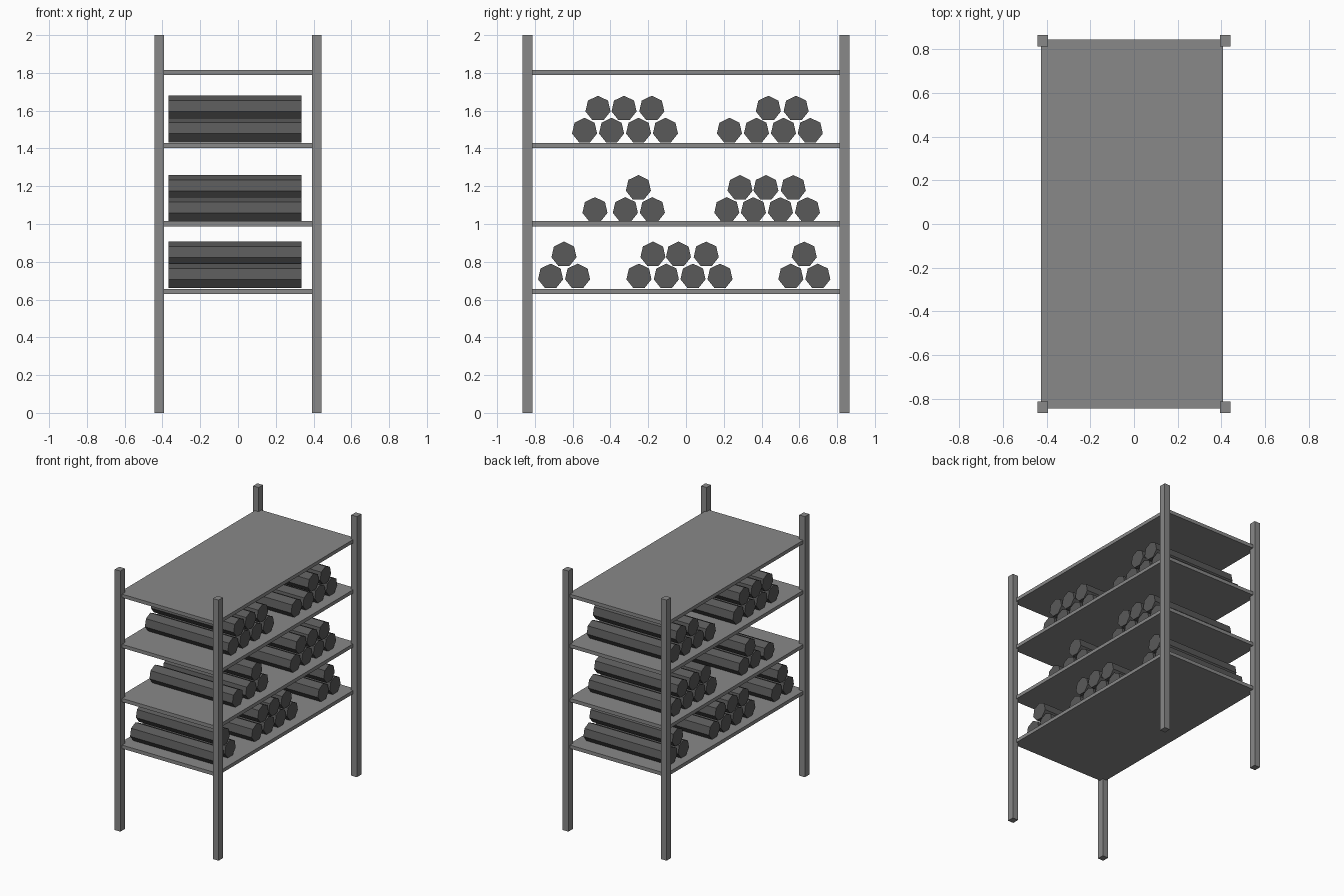
import bpy
from math import pi

if "Cube" in bpy.data.objects:
    bpy.data.objects.remove(bpy.data.objects["Cube"])


def grey(name, v):
    mat = bpy.data.materials.new(name)
    mat.diffuse_color = (v, v, v, 1)
    mat.use_nodes = True
    mat.node_tree.nodes["Principled BSDF"].inputs["Base Color"].default_value = mat.diffuse_color
    return mat


frame_grey = grey("frame_grey", 0.25)
log_grey = grey("log_grey", 0.10)


def box(name, lo, hi):
    bpy.ops.mesh.primitive_cube_add(size=1, location=[(a + b) / 2 for a, b in zip(lo, hi)])
    ob = bpy.context.object
    ob.name = name
    ob.scale = [b - a for a, b in zip(lo, hi)]
    bpy.ops.object.transform_apply(location=False, rotation=False, scale=True)
    ob.data.materials.append(frame_grey)
    return ob


# Four corner posts
for sx, side in ((-1, "left"), (1, "right")):
    for sy, end in ((-1, "front"), (1, "back")):
        xs = sorted((sx * 0.393, sx * 0.441))
        ys = sorted((sy * 0.812, sy * 0.865))
        box(f"{end}_{side}_post", (xs[0], ys[0], 0), (xs[1], ys[1], 2))

# Shelves, given by the height of their top face
shelf_tops = (0.657, 1.015, 1.43, 1.815)
for i, top in enumerate(shelf_tops):
    box(f"shelf_{i + 1}", (-0.426, -0.845, top - 0.027), (0.408, 0.845, top))

# Seven-sided logs lying along x: (bottom row, top row) of y positions per shelf
R = 0.068
log_base = (0.722, 1.074, 1.494)
stacks = (
    ((-0.717, -0.574, -0.249, -0.104, 0.037, 0.18, 0.555, 0.698),
     (-0.646, -0.175, -0.04, 0.107, 0.626)),
    ((-0.482, -0.321, -0.178, 0.216, 0.357, 0.5, 0.643),
     (-0.252, 0.286, 0.423, 0.568)),
    ((-0.537, -0.394, -0.251, -0.109, 0.23, 0.373, 0.516, 0.658),
     (-0.466, -0.328, -0.181, 0.436, 0.583)),
)
for s, rows in enumerate(stacks):
    for r, ys in enumerate(rows):
        for i, y in enumerate(ys):
            # lie along x with one corner straight up
            bpy.ops.mesh.primitive_cylinder_add(
                vertices=7, radius=R, depth=0.704,
                location=(-0.016, y, log_base[s] + r * 0.117),
                rotation=(pi / 2, 0, pi / 2))
            ob = bpy.context.object
            ob.name = f"log_shelf{s + 1}_row{r + 1}_{i + 1}"
            ob.data.materials.append(log_grey)
